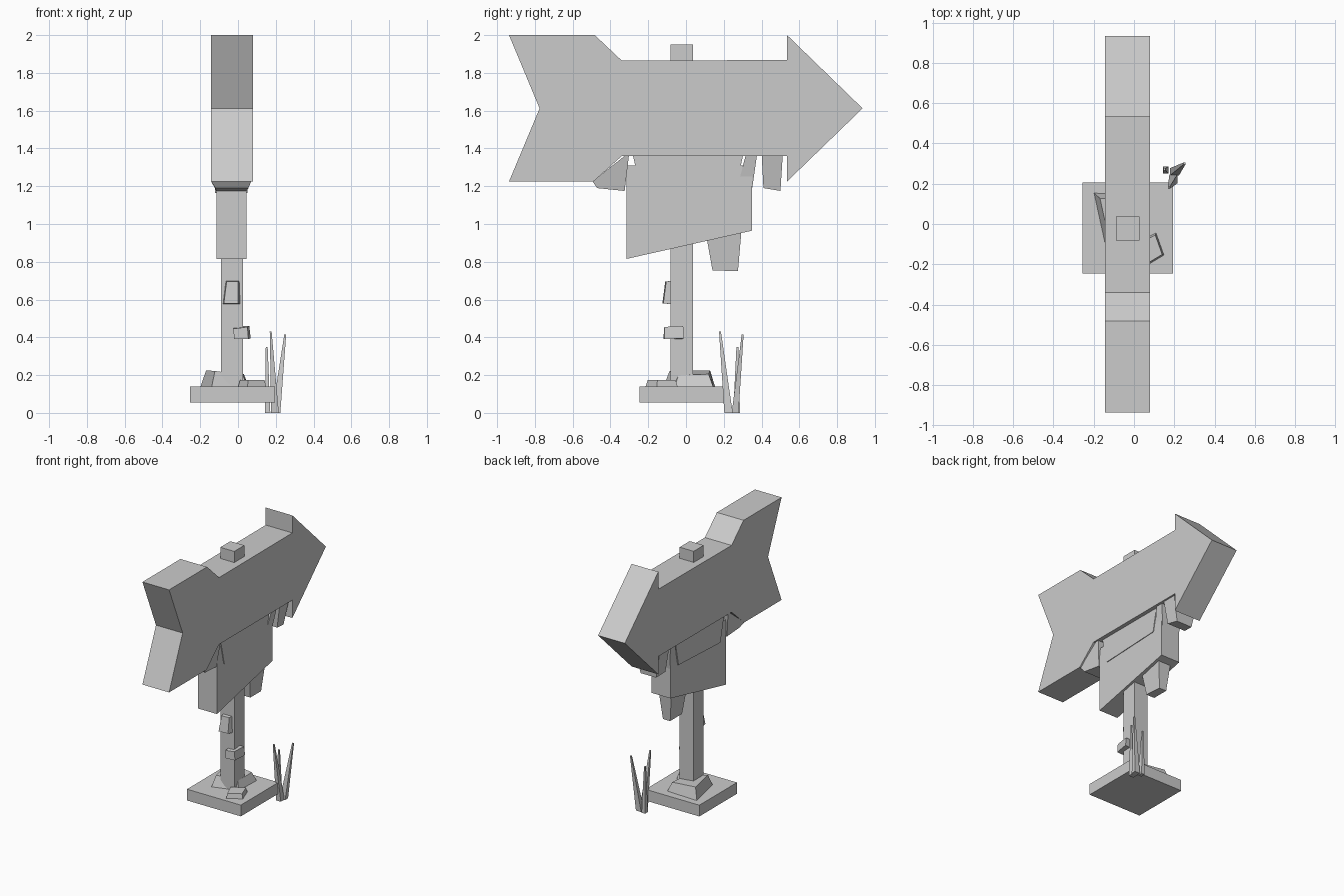
import bpy
import bmesh
from mathutils import Vector


def loft(name, a, b):
    """Closed solid between two matching rings of 3D points."""
    bm = bmesh.new()
    va = [bm.verts.new(p) for p in a]
    vb = [bm.verts.new(p) for p in b]
    n = len(va)
    bm.faces.new(va[::-1])
    bm.faces.new(vb)
    for i in range(n):
        j = (i + 1) % n
        bm.faces.new((va[i], va[j], vb[j], vb[i]))
    bmesh.ops.recalc_face_normals(bm, faces=bm.faces)
    me = bpy.data.meshes.new(name)
    bm.to_mesh(me)
    bm.free()
    ob = bpy.data.objects.new(name, me)
    bpy.context.collection.objects.link(ob)
    return ob


def board(name, profile, x0, x1):
    """Extrude a (y, z) outline along x."""
    return loft(name, [(x0, y, z) for y, z in profile], [(x1, y, z) for y, z in profile])


def rect(x0, x1, y0, y1, z):
    return [(x0, y0, z), (x1, y0, z), (x1, y1, z), (x0, y1, z)]


def box(name, x0, x1, y0, y1, z0, z1):
    return loft(name, rect(x0, x1, y0, y1, z0), rect(x0, x1, y0, y1, z1))


def stone(name, quad, z0, tops, shrink):
    """Irregular stone: ground outline, shrunk top with its own heights."""
    c = Vector((sum(p[0] for p in quad) / 4, sum(p[1] for p in quad) / 4))
    top = [c + (Vector(p) - c) * shrink for p in quad]
    return loft(name, [(x, y, z0) for x, y in quad],
                [(p.x, p.y, z) for p, z in zip(top, tops)])


# base slab and post
box("base_slab", -0.255, 0.195, -0.245, 0.205, 0.055, 0.14)
box("post", -0.09, 0.027, -0.083, 0.037, 0.10, 1.95)

# large arrow board with notched tail
board("arrow_board", [(-0.937, 2.0), (-0.483, 2.0), (-0.34, 1.865), (0.535, 1.868),
                      (0.535, 2.0), (0.935, 1.612), (0.535, 1.225), (0.535, 1.36),
                      (-0.34, 1.36), (-0.49, 1.225), (-0.937, 1.225), (-0.775, 1.612)],
      -0.143, 0.08)

# lower board with slanted bottom edge
board("lower_board", [(-0.316, 0.815), (0.35, 0.965), (0.35, 1.31), (-0.316, 1.31)],
      -0.115, 0.045)

# apron overlapping the lower board
board("board_apron", [(-0.235, 1.165), (0.265, 1.187), (0.305, 1.38), (-0.285, 1.38)],
      -0.123, 0.05)

# tapered lumps hanging beneath the boards
loft("tail_lump",
     [(-0.12, -0.47, 1.19), (0.055, -0.47, 1.19), (0.045, -0.325, 1.175), (-0.115, -0.325, 1.175)],
     [(-0.142, -0.495, 1.226), (0.07, -0.495, 1.226), (0.07, -0.30, 1.38), (-0.142, -0.30, 1.38)])
loft("inner_lump", rect(-0.11, 0.035, 0.27, 0.35, 1.187), rect(-0.135, 0.065, 0.32, 0.378, 1.38))
loft("tip_lump",
     [(-0.115, 0.41, 1.19), (0.04, 0.41, 1.19), (0.03, 0.50, 1.175), (-0.10, 0.50, 1.175)],
     rect(-0.14, 0.07, 0.40, 0.513, 1.38))
loft("lower_lump",
     [(-0.065, 0.14, 0.755), (0.005, 0.14, 0.755), (0.0, 0.275, 0.75), (-0.06, 0.275, 0.75)],
     rect(-0.085, 0.025, 0.10, 0.295, 0.98))

# stones around the foot of the post
stone("foot_mound", [(-0.20, 0.155), (-0.14, -0.12), (0.05, -0.06), (0.057, 0.145)],
      0.135, [0.225, 0.222, 0.20, 0.205], 0.78)
stone("foot_chip", [(0.15, -0.155), (0.11, -0.043), (0.0, -0.10), (0.05, -0.215)],
      0.135, [0.175] * 4, 0.86)

# raised chips on the post
loft("upper_chip",
     [(-0.08, -0.07, 0.575), (0.015, -0.07, 0.575), (0.01, -0.07, 0.70), (-0.065, -0.07, 0.70)],
     [(-0.075, -0.125, 0.58), (0.0, -0.12, 0.58), (0.0, -0.105, 0.695), (-0.06, -0.11, 0.695)])
loft("corner_chip",
     [(-0.02, -0.12, 0.39), (0.055, -0.115, 0.39), (0.067, -0.01, 0.395), (-0.02, -0.02, 0.39)],
     [(-0.025, -0.115, 0.445), (0.05, -0.115, 0.455), (0.06, -0.015, 0.46), (-0.02, -0.02, 0.46)])

# grass blades: base centre, tip centre, base half-widths
blades = [((0.157, 0.268, 0), (0.152, 0.272, 0.35), 0.014, 0.018),
          ((0.196, 0.225, 0), (0.173, 0.18, 0.43), 0.02, 0.022),
          ((0.202, 0.26, 0), (0.25, 0.30, 0.415), 0.022, 0.018)]
for i, (b, t, w, d) in enumerate(blades):
    loft(f"grass_blade_{i + 1}",
         rect(b[0] - w, b[0] + w, b[1] - d, b[1] + d, b[2]),
         rect(t[0] - 0.005, t[0] + 0.005, t[1] - 0.005, t[1] + 0.005, t[2]))
